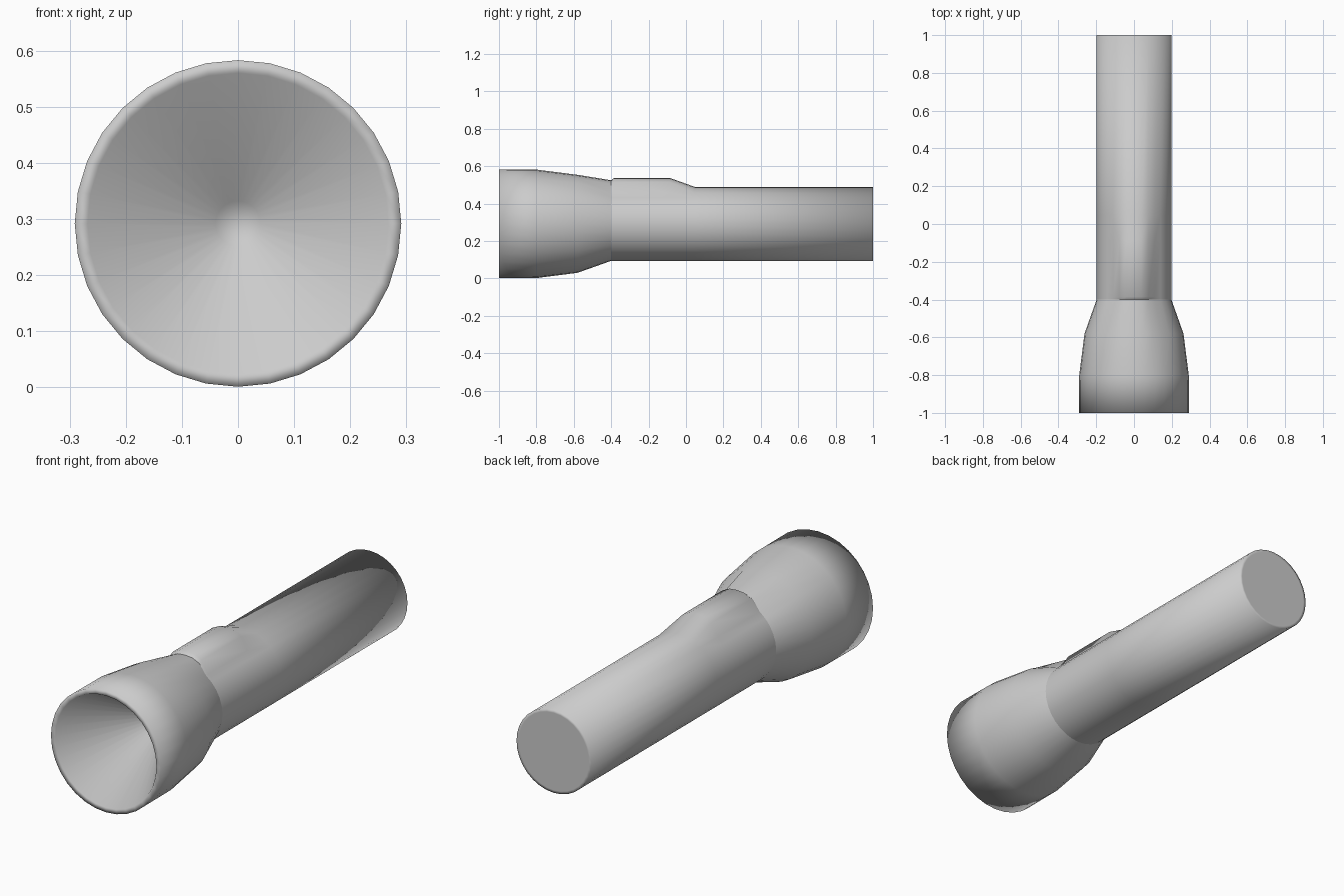
import bpy, bmesh, math

if "Cube" in bpy.data.objects:
    bpy.data.objects.remove(bpy.data.objects["Cube"])

SIDES = 32
CZ = 0.292      # height of the long axis
R = 0.198       # handle radius


def lathe(name, profile, cap_start=False, cap_end=False):
    """Spin (y, radius, lift) rings about the long axis; lift raises the ring's top."""
    bm = bmesh.new()
    rings = []
    for y, r, lift in profile:
        ring = []
        for k in range(SIDES):
            a = 2 * math.pi * k / SIDES
            weight = {0: 1, 1: 1, 2: 0.85}.get(min(k, SIDES - k), 0)
            ring.append(bm.verts.new((r * math.sin(a), y, CZ + r * math.cos(a) + lift * weight)))
        rings.append(ring)
    for r0, r1 in zip(rings, rings[1:]):
        for k in range(SIDES):
            n = (k + 1) % SIDES
            bm.faces.new((r0[k], r0[n], r1[n], r1[k]))
    if cap_start:
        bm.faces.new(rings[0][::-1])
    if cap_end:
        bm.faces.new(rings[-1])
    for f in bm.faces:
        f.smooth = True
    mesh = bpy.data.meshes.new(name)
    bm.to_mesh(mesh)
    bm.free()
    obj = bpy.data.objects.new(name, mesh)
    bpy.context.collection.objects.link(obj)
    return obj


# Head: reflector cone from its apex, front lip, then flared shell back to the neck
lathe("head", [(-0.60, 0.04, 0), (-1.0, 0.268, 0), (-1.0, 0.291, 0),
               (-0.8, 0.29, 0), (-0.58, 0.262, 0), (-0.4, R, 0.035)], cap_start=True)

# Handle: raised switch on top near the neck, plain tube, closed rear end
lathe("handle", [(-0.4, R, 0.035), (-0.385, R, 0.047), (-0.085, R, 0.047),
                 (0.045, R, 0), (1.0, R, 0), (1.0, 0.185, 0)], cap_end=True)
